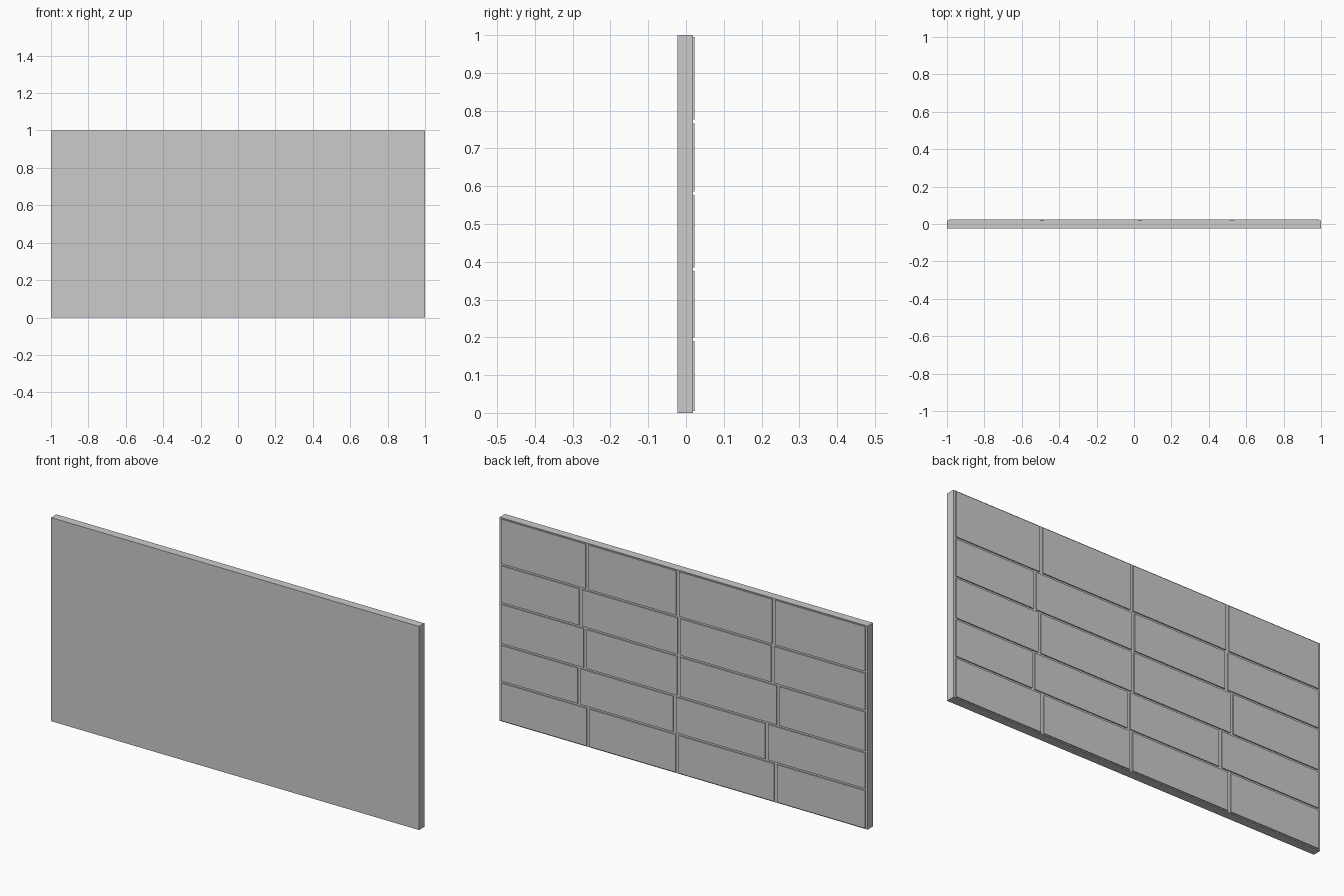
import bpy

if "Cube" in bpy.data.objects:
    bpy.data.objects.remove(bpy.data.objects["Cube"])

BACK, FACE, FRONT = -0.023, 0.018, 0.023   # slab rear, slab brick side, brick face
GAP_X, GAP_Z = 0.016, 0.010
END = 0.988                                # outer ends of the brick rows


def box(name, x0, x1, y0, y1, z0, z1):
    bpy.ops.mesh.primitive_cube_add(
        size=1, location=((x0 + x1) / 2, (y0 + y1) / 2, (z0 + z1) / 2))
    ob = bpy.context.object
    ob.name = name
    ob.scale = (x1 - x0, y1 - y0, z1 - z0)
    bpy.ops.object.transform_apply(location=False, rotation=False, scale=True)
    return ob


# Plain backing slab
box("wall_slab", -1, 1, BACK, FACE, 0, 1)

# Mortar heights between courses, and vertical joint centres per course
levels = [0.0, 0.195, 0.380, 0.5815, 0.771, 1.0]
joints = [
    (-0.502, 0.033, 0.517),
    (-0.453, 0.047, 0.566),
    (-0.515, 0.025, 0.533),
    (-0.486, 0.023, 0.558),
    (-0.491, 0.031, 0.523),
]

# Raised bricks
for r, xs in enumerate(joints):
    z0, z1 = levels[r] + GAP_Z / 2, levels[r + 1] - GAP_Z / 2
    edges = [-END - GAP_X / 2, *xs, END + GAP_X / 2]
    for c in range(4):
        box(f"brick_{r + 1}_{c + 1}", edges[c] + GAP_X / 2,
            edges[c + 1] - GAP_X / 2, FACE - 0.002, FRONT, z0, z1)
